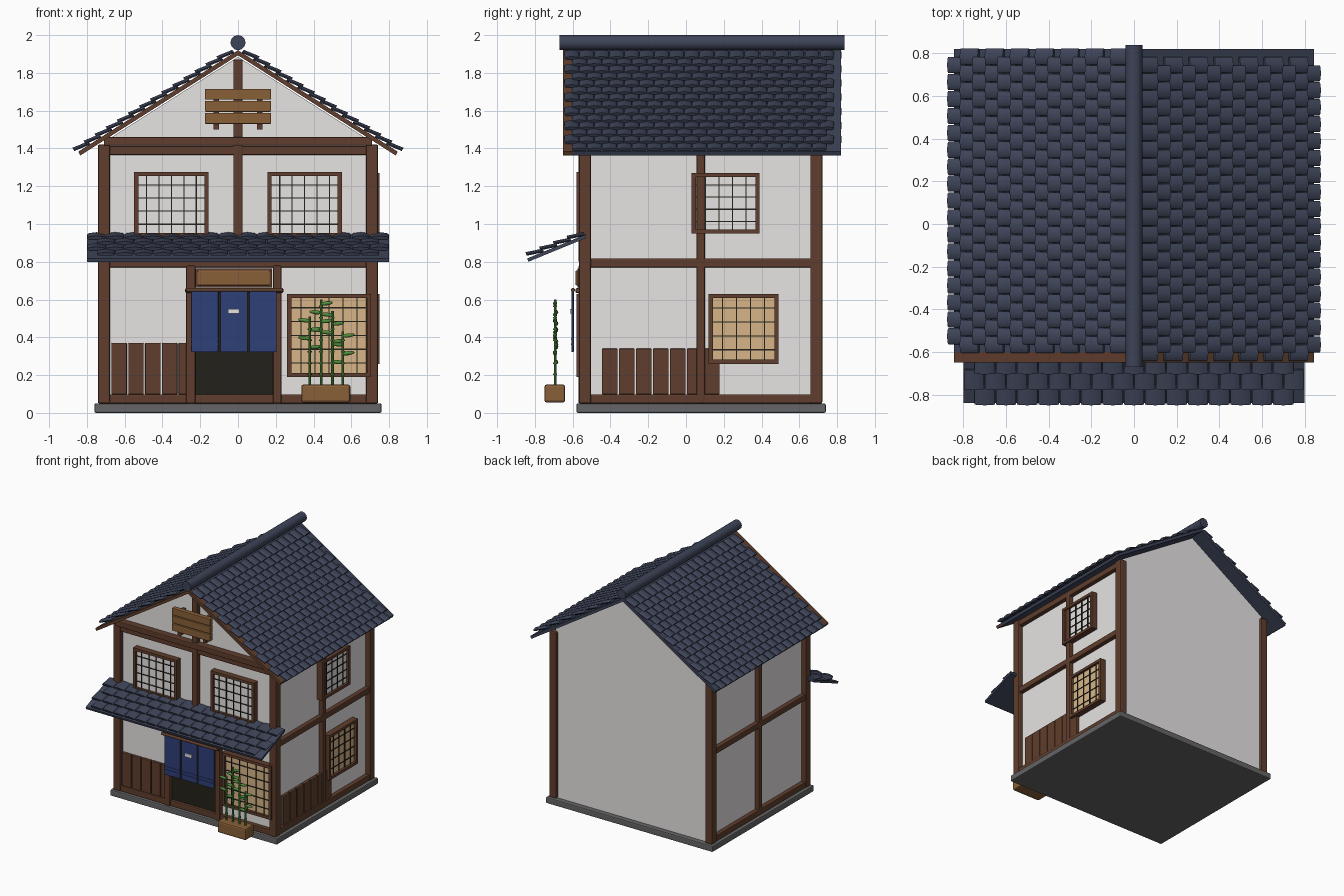
import bpy, bmesh, math
from mathutils import Vector, Matrix

if "Cube" in bpy.data.objects:
    bpy.data.objects.remove(bpy.data.objects["Cube"])


def mat(name, r, g, b):
    m = bpy.data.materials.new(name)
    m.diffuse_color = (r, g, b, 1)
    m.use_nodes = True
    m.node_tree.nodes["Principled BSDF"].inputs["Base Color"].default_value = m.diffuse_color
    return m


TILE = mat("slate_blue", .048, .058, .098)
TIMBER = mat("dark_timber", .115, .048, .026)
PLASTER = mat("white_plaster", .80, .77, .77)
STONE = mat("grey_stone", .13, .13, .135)
WOOD = mat("light_wood", .25, .115, .04)
CLOTH = mat("indigo_cloth", .028, .05, .19)
DARK = mat("near_black", .016, .015, .010)
PAPER = mat("warm_paper", .68, .46, .25)
LEAF = mat("bamboo_green", .08, .26, .045)


def finish(name, bm, m, bevel=0, smooth=False):
    bmesh.ops.recalc_face_normals(bm, faces=bm.faces)
    me = bpy.data.meshes.new(name)
    bm.to_mesh(me)
    bm.free()
    me.materials.append(m)
    ob = bpy.data.objects.new(name, me)
    bpy.context.collection.objects.link(ob)
    if bevel:
        mod = ob.modifiers.new("Bevel", 'BEVEL')
        mod.width, mod.segments = bevel, 2
    if smooth:
        bpy.ops.object.select_all(action='DESELECT')
        ob.select_set(True)
        bpy.context.view_layer.objects.active = ob
        bpy.ops.object.shade_smooth_by_angle(angle=math.radians(40))
    return ob


def boxes(name, m, items, bevel=0):
    """One object from (x0, x1, y0, y1, z0, z1) boxes."""
    bm = bmesh.new()
    for x0, x1, y0, y1, z0, z1 in items:
        t = Matrix.Translation(((x0 + x1) / 2, (y0 + y1) / 2, (z0 + z1) / 2))
        bmesh.ops.create_cube(bm, size=1, matrix=t @ Matrix.Diagonal((x1 - x0, y1 - y0, z1 - z0, 1)))
    return finish(name, bm, m, bevel)


def prism(name, m, pts, y0, y1):
    """Outline in x, z extruded along y."""
    bm = bmesh.new()
    f = bm.faces.new([bm.verts.new((x, y0, z)) for x, z in pts])
    r = bmesh.ops.extrude_face_region(bm, geom=[f])
    bmesh.ops.translate(bm, vec=(0, y1 - y0, 0), verts=[v for v in r["geom"] if isinstance(v, bmesh.types.BMVert)])
    return finish(name, bm, m)


def tiles(name, origin, across, down, rows, step, length, pitch, count):
    """Staggered rows of arched, overlapping roof tiles."""
    bm = bmesh.new()
    o, a, d = Vector(origin), Vector(across), Vector(down).normalized()
    n = a.cross(d)
    if n.z < 0:
        n = -n
    w = pitch * .95
    arch = [(-.5, 0), (-.42, .006), (0, .012), (.42, .006), (.5, 0), (.42, -.008), (-.42, -.008)]
    for r in range(rows):
        for c in range(count - r % 2):
            mid = o + a * (pitch * (c + .5 + .5 * (r % 2))) + d * (step * r)
            ends = [[bm.verts.new(mid + a * (u * w) + d * (length * e) + n * (h + .006 + .016 * e))
                     for u, h in arch] for e in (0, 1)]
            k = len(arch)
            for i in range(k):
                j = (i + 1) % k
                bm.faces.new((ends[0][i], ends[0][j], ends[1][j], ends[1][i]))
            bm.faces.new(ends[0])
            bm.faces.new(ends[1])
    return finish(name, bm, TILE, smooth=True)


def cylinders(name, m, items, seg=12):
    """One object from (start, end, radius) rods."""
    bm = bmesh.new()
    for p, q, rad in items:
        p, q = Vector(p), Vector(q)
        rot = (q - p).to_track_quat('Z', 'Y').to_matrix().to_4x4()
        bmesh.ops.create_cone(bm, cap_ends=True, segments=seg, radius1=rad, radius2=rad,
                              depth=(q - p).length, matrix=Matrix.Translation((p + q) / 2) @ rot)
    return finish(name, bm, m, smooth=True)


def window(name, side, a0, a1, z0, z1, pane, cols, rows):
    """Framed lattice window on the front (side=0) or right (side=1) wall."""
    def place(u0, u1, d0, d1, w0, w1):
        if side:
            return (.70 + d0, .70 + d1, u0, u1, w0, w1)
        return (u0, u1, -.53 - d1, -.53 - d0, w0, w1)
    f = .022
    boxes(name + "_frame", TIMBER, [place(a0, a1, 0, .05, z0, z0 + f), place(a0, a1, 0, .05, z1 - f, z1),
                                    place(a0, a0 + f, 0, .05, z0 + f, z1 - f),
                                    place(a1 - f, a1, 0, .05, z0 + f, z1 - f)])
    boxes(name + "_pane", pane, [place(a0 + f, a1 - f, 0, .03, z0 + f, z1 - f)])
    bars = []
    for i in range(1, cols):
        u = a0 + (a1 - a0) * i / cols
        bars.append(place(u - .003, u + .003, .03, .036, z0 + f, z1 - f))
    for i in range(1, rows):
        z = z0 + (z1 - z0) * i / rows
        bars.append(place(a0 + f, a1 - f, .03, .035, z - .003, z + .003))
    boxes(name + "_lattice", DARK, bars)


# Stone base and plaster body with gables
boxes("stone_base", STONE, [(-.76, .76, -.58, .74, 0, .05)], .008)
prism("plaster_walls", PLASTER, [(-.70, .05), (.70, .05), (.70, 1.44), (0, 1.885), (-.70, 1.44)], -.53, .70)

# Timber frame
posts = [(s * .71 - .032, s * .71 + .032, y - .032, y + .032, .05, 1.42) for s in (-1, 1) for y in (-.535, .69)]
posts += [(s * .715 - .022, s * .715 + .022, .055, .10, .05, 1.41) for s in (-1, 1)]
posts += [(-.025, .025, -.57, -.52, .8, 1.87),
          (-.275, -.225, -.57, -.52, .05, .78), (.185, .23, -.57, -.52, .05, .78)]
boxes("timber_posts", TIMBER, posts, .008)
beams = [(s * .71 - .025, s * .71 + .025, -.53, .69, z, z + .048) for s in (-1, 1) for z in (.05, .77, 1.365)]
beams += [(-.71, .71, -.56, -.52, z, z + .048) for z in (.05, .77, 1.365)]
beams += [(-.71, .71, -.59, -.53, 1.415, 1.46), (-.28, .24, -.585, -.53, .635, .66)]
boxes("timber_beams", TIMBER, beams, .006)

# Main roof: slabs, front barge boards, tiles, ridge
K = .635
for s, label in ((1, "right"), (-1, "left")):
    outline = [(0, 1.893), (s * .835, 1.893 - K * .835), (s * .845, 1.92 - K * .845), (0, 1.92)]
    prism(label + "_roof_slab", TILE, outline, -.60, .82)
    prism(label + "_barge_board", TIMBER, outline, -.65, -.60)
    tiles(label + "_roof_tiles", (s * .02, -.645 if s > 0 else .825, 1.92 - K * .02), (0, s, 0), (s, 0, -K),
          14, .0695, .09, .0795, 18)
cylinders("roof_ridge", TILE, [((0, -.67, 1.96), (0, .84, 1.96), .04)])

# Canopy over the shop front
bm = bmesh.new()
bm_pts = [(-.53, .925), (-.835, .80), (-.84, .818), (-.53, .945)]
a, b = [[bm.verts.new((x, y, z)) for y, z in bm_pts] for x in (-.80, .80)]
for i in range(4):
    j = (i + 1) % 4
    bm.faces.new((a[i], a[j], b[j], b[i]))
bm.faces.new(a)
bm.faces.new(b)
finish("canopy_slab", bm, TILE)
tiles("canopy_tiles", (-.80, -.535, .94), (1, 0, 0), (0, -1, -.40), 4, .078, .092, .1, 16)

# Windows
window("upper_left_window", 0, -.55, -.155, .93, 1.275, PLASTER, 6, 5)
window("upper_right_window", 0, .155, .55, .93, 1.275, PLASTER, 6, 5)
window("shop_window", 0, .26, .705, .19, .63, PAPER, 6, 6)
window("side_upper_window", 1, .03, .39, .95, 1.27, PLASTER, 5, 5)
window("side_lower_window", 1, .12, .49, .26, .63, PAPER, 5, 5)

# Wainscot planks on the front and right walls
boxes("front_planks", TIMBER, [(-.67 + .089 * i, -.588 + .089 * i, -.555, -.53, .098, .37) for i in range(5)], .004)
boxes("side_planks", TIMBER, [(.70, .727, -.445 + .09 * i, -.362 + .09 * i, .098, .34) for i in range(7)], .004)

# Doorway, curtain and sign above the door
boxes("dark_doorway", DARK, [(-.225, .185, -.538, -.53, .098, .635)])
cylinders("curtain_rod", TIMBER, [((-.275, -.598, .65), (.235, -.598, .65), .011)])
boxes("door_curtain", CLOTH, [(x, x + .144, -.606, -.594, .322, .645) for x in (-.248, -.093, .06)], .004)
boxes("curtain_hem", CLOTH, [(x, x + .144, -.609, -.592, z, z + .008) for x in (-.248, -.093, .06)
                            for z in (.36, .385)])
boxes("curtain_patch", PLASTER, [(-.053, .008, -.614, -.606, .527, .55)])
boxes("door_sign", WOOD, [(-.215, .17, -.585, -.53, .675, .755)], .006)
boxes("door_sign_frame", TIMBER, [(-.225, .18, -.575, -.53, .665, .765)])

# Slatted board in the gable
boxes("gable_board", WOOD, [(-.175, .175, -.615, -.575, z, z + .058) for z in (1.53, 1.594, 1.658)], .005)
boxes("gable_board_pegs", TIMBER, [(x - .014, x + .014, -.60, -.53, 1.50, 1.70) for x in (-.115, .115)])

# Planter with bamboo
boxes("planter", WOOD, [(.335, .595, -.75, -.64, .055, .15)], .012)
stems = [(.38, .51), (.44, .60), (.50, .54), (.555, .43)]
rods = []
for x, top in stems:
    rods.append(((x, -.693, .14), (x, -.693, top), .007))
    rods += [((x, -.693, z / 100), (x, -.693, z / 100 + .008), .011) for z in range(20, int(top * 100) - 1, 6)]
cylinders("bamboo_stems", LEAF, rods, 8)
bm = bmesh.new()
for i, (x, top) in enumerate(stems):
    for j in range(4):
        side = 1 if (i + j) % 2 else -1
        t = Matrix.Translation((x + side * .028, -.693 + .006 * (j % 2), top - .02 - .047 * j))
        bmesh.ops.create_icosphere(bm, subdivisions=2, radius=1, matrix=t @ Matrix.Rotation(-side * .12, 4, 'Y')
                                   @ Matrix.Diagonal((.036, .011, .011, 1)))
finish("bamboo_leaves", bm, LEAF, smooth=True)
